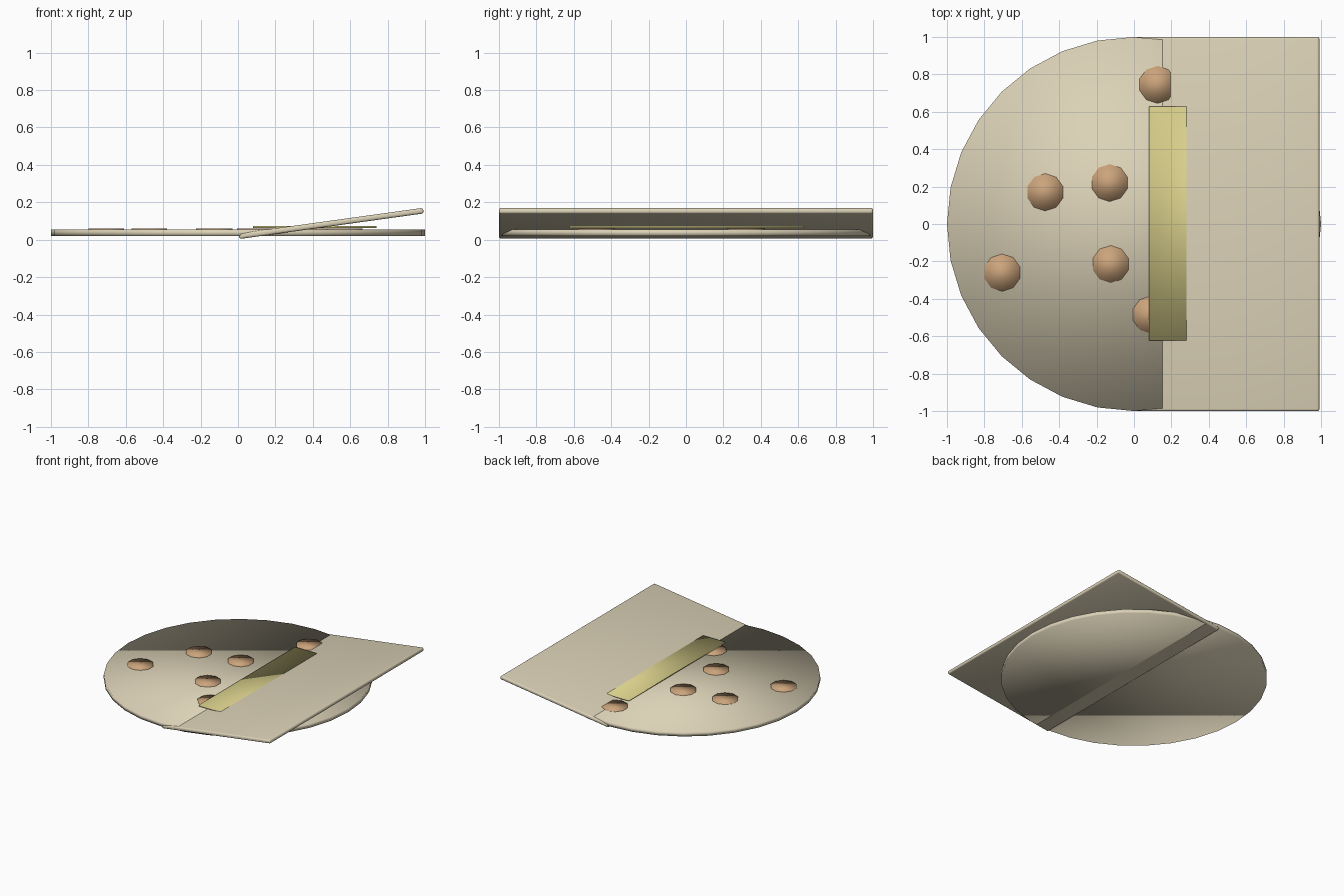
import bpy
import math

if "Cube" in bpy.data.objects:
    bpy.data.objects.remove(bpy.data.objects["Cube"], do_unlink=True)


def make_material(name, rgb):
    mat = bpy.data.materials.new(name)
    mat.use_nodes = True
    mat.diffuse_color = (*rgb, 1)
    for node in mat.node_tree.nodes:
        if node.type == "BSDF_PRINCIPLED":
            node.inputs["Base Color"].default_value = (*rgb, 1)
            node.inputs["Roughness"].default_value = 0.6
    return mat


def finish(name, mat):
    obj = bpy.context.object
    obj.name = name
    obj.data.materials.append(mat)
    bpy.ops.object.shade_smooth()
    return obj


def disc(name, radius, bottom, top, x, y, sides, mat):
    bpy.ops.mesh.primitive_cylinder_add(
        vertices=sides, radius=radius, depth=top - bottom,
        location=(x, y, (top + bottom) / 2))
    return finish(name, mat)


def slab(name, size, location, tilt, mat):
    bpy.ops.mesh.primitive_cube_add(size=1, location=location)
    obj = bpy.context.object
    obj.scale = size
    bpy.ops.object.transform_apply(location=False, rotation=False, scale=True)
    obj.rotation_euler.y = -math.radians(tilt)
    return finish(name, mat)


cream = make_material("cream", (0.71, 0.64, 0.47))
brown = make_material("light brown", (0.60, 0.37, 0.20))
yellow = make_material("pale yellow", (0.70, 0.63, 0.26))

# Round flat base
disc("round_base", 1.0, 0.02, 0.054, 0, 0, 32, cream)

# Small round slices on the base, two of them under the folded half
slices = [(-0.475, 0.17), (-0.13, 0.22), (-0.705, -0.26), (-0.125, -0.215),
          (0.09, -0.485), (0.125, 0.745), (0.57, -0.48), (0.42, 0.32)]
for i, (x, y) in enumerate(slices):
    disc(f"round_slice_{i + 1}", 0.1, 0.045, 0.06, x, y, 10, brown)

# Thin rectangular sheet under the flap
slab("filling_sheet", (0.66, 1.25, 0.01), (0.41, 0.002, 0.067), 0, yellow)

# Tilted square flap with rounded edges
flap = slab("tilted_flap", (0.995, 2.0, 0.03), (0.498, 0, 0.087), 7.9, cream)
bevel = flap.modifiers.new("rounded_edges", "BEVEL")
bevel.width = 0.011
bevel.segments = 3
